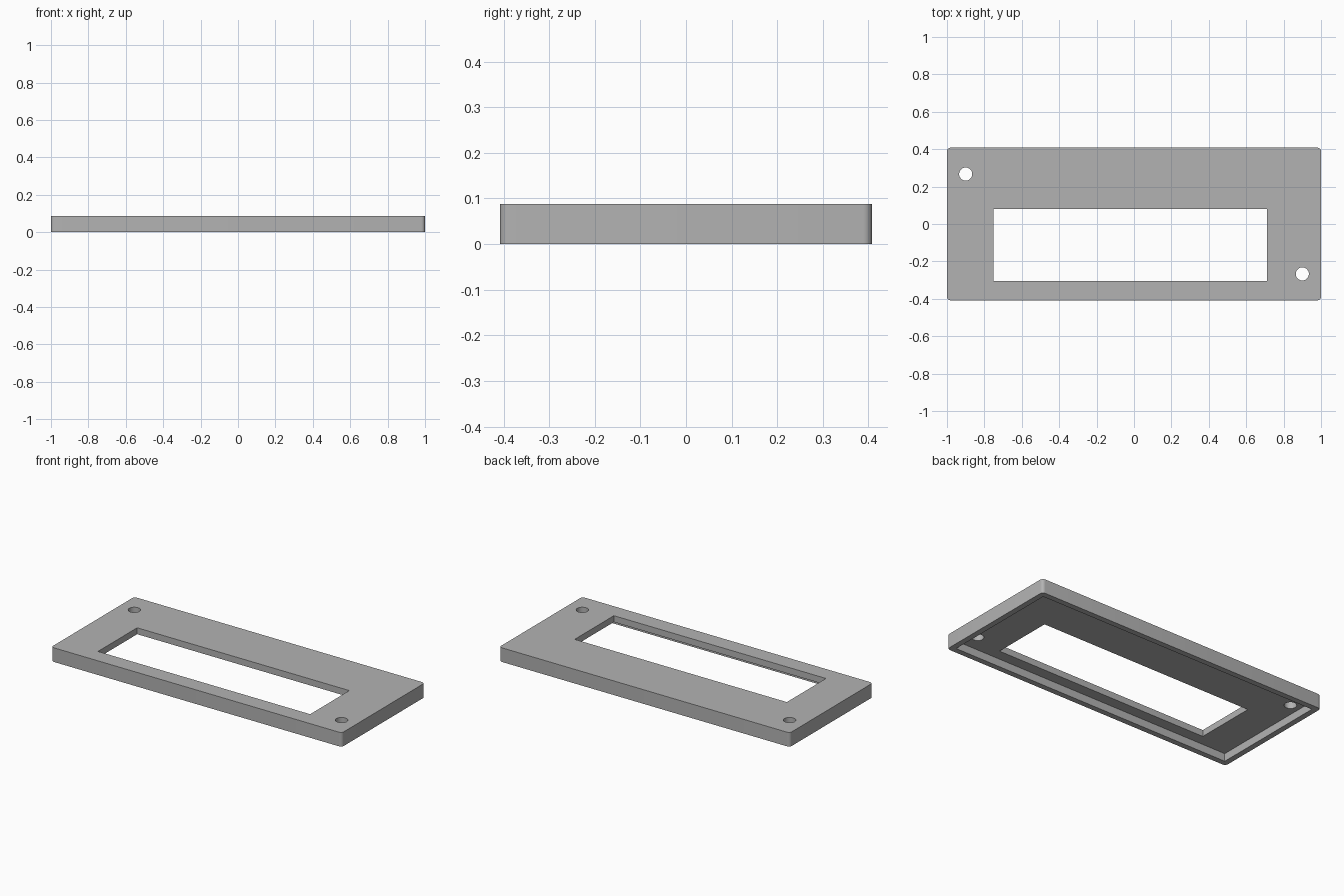
import bpy
import bmesh
import math

WIDTH, DEPTH, HEIGHT = 2.0, 0.816, 0.088
RIM, RECESS = 0.035, 0.048
HOLE_X, HOLE_Y, HOLE_R = 0.9, 0.267, 0.035

cube = bpy.data.objects.get("Cube")
if cube:
    bpy.data.objects.remove(cube, do_unlink=True)

grey = bpy.data.materials.new("light grey")
grey.use_nodes = True
colour = (0.45, 0.45, 0.45, 1)
grey.diffuse_color = colour
grey.node_tree.nodes["Principled BSDF"].inputs["Base Color"].default_value = colour


def finish(name, bm):
    mesh = bpy.data.meshes.new(name)
    bm.to_mesh(mesh)
    bm.free()
    mesh.materials.append(grey)
    obj = bpy.data.objects.new(name, mesh)
    bpy.context.collection.objects.link(obj)
    return obj


def box(name, low, high, radius=0):
    """Box between two corners, with optional rounded upright edges."""
    bm = bmesh.new()
    bmesh.ops.create_cube(bm, size=1)
    for v in bm.verts:
        v.co = [lo + (c + 0.5) * (hi - lo) for c, lo, hi in zip(v.co, low, high)]
    if radius:
        upright = [e for e in bm.edges
                   if abs(e.verts[0].co.z - e.verts[1].co.z) > HEIGHT / 2]
        bmesh.ops.bevel(bm, geom=upright, offset=radius, segments=6,
                        profile=0.5, affect='EDGES')
    return finish(name, bm)


def drill(name, x, y):
    bm = bmesh.new()
    bmesh.ops.create_cone(bm, cap_ends=True, segments=40, radius1=HOLE_R,
                          radius2=HOLE_R, depth=1)
    bmesh.ops.translate(bm, verts=bm.verts, vec=(x, y, 0))
    return finish(name, bm)


# Rounded bezel body
x, y = WIDTH / 2, DEPTH / 2
bezel = box("bezel_plate", (-x, -y, 0), (x, y, HEIGHT), 0.02)

# Underside recess, display window and two screw holes
cutters = [
    box("recess_cutter", (RIM - x, RIM - y, -0.1), (x - RIM, y - RIM, RECESS)),
    box("window_cutter", (-0.75, -0.305, -0.2), (0.71, 0.08, 0.2)),
    drill("left_hole_cutter", HOLE_X, -HOLE_Y),
    drill("right_hole_cutter", -HOLE_X, HOLE_Y),
]
bpy.ops.object.select_all(action='DESELECT')
bezel.select_set(True)
bpy.context.view_layer.objects.active = bezel
for cutter in cutters:
    cutter.hide_render = True
    cut = bezel.modifiers.new(cutter.name, 'BOOLEAN')
    cut.operation = 'DIFFERENCE'
    cut.solver = 'EXACT'
    cut.object = cutter
    bpy.ops.object.modifier_apply(modifier=cut.name)
    bpy.data.objects.remove(cutter, do_unlink=True)

bpy.ops.object.shade_smooth_by_angle(angle=math.radians(30))
